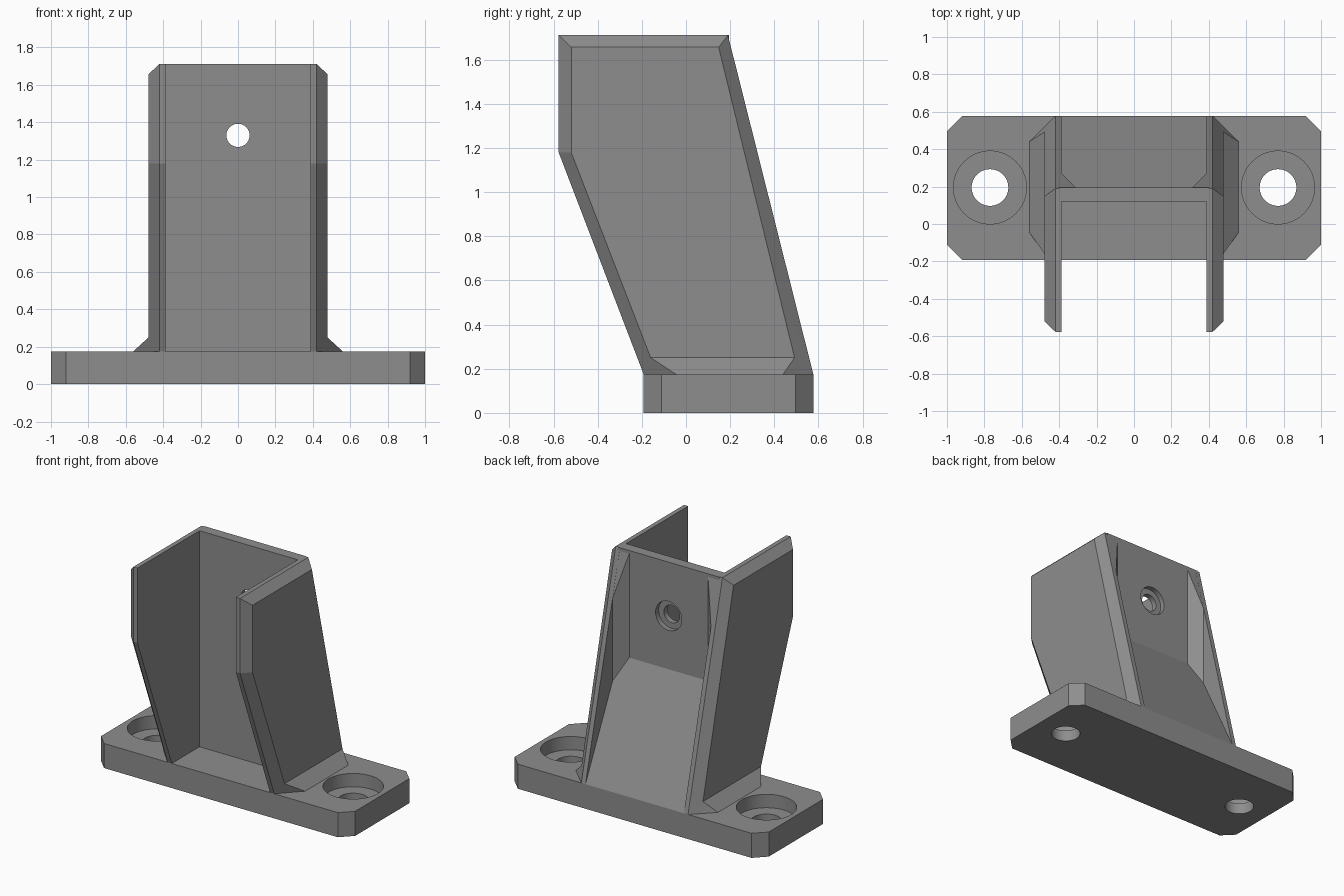
import bpy, bmesh, math
from mathutils import Vector

if "Cube" in bpy.data.objects:
    bpy.data.objects.remove(bpy.data.objects["Cube"])

grey = bpy.data.materials.new("plain grey")
grey.diffuse_color = (0.27, 0.27, 0.27, 1)
grey.use_nodes = True
grey.node_tree.nodes["Principled BSDF"].inputs["Base Color"].default_value = grey.diffuse_color


def hull(name, points):
    """Convex solid around a few corner points."""
    bm = bmesh.new()
    for p in points:
        bm.verts.new(p)
    bmesh.ops.convex_hull(bm, input=bm.verts[:])
    bmesh.ops.dissolve_limit(bm, angle_limit=0.01, verts=bm.verts[:], edges=bm.edges[:])
    bmesh.ops.recalc_face_normals(bm, faces=bm.faces[:])
    mesh = bpy.data.meshes.new(name)
    bm.to_mesh(mesh)
    bm.free()
    mesh.materials.append(grey)
    obj = bpy.data.objects.new(name, mesh)
    bpy.context.collection.objects.link(obj)
    return obj


def drill(name, start, end, radius, sides=64):
    """Round cutter between two points."""
    a, b = Vector(start), Vector(end)
    turn = (b - a).to_track_quat('Z', 'Y')
    ring = [turn @ Vector((radius * math.cos(t), radius * math.sin(t), 0))
            for t in (2 * math.pi * i / sides for i in range(sides))]
    return hull(name, [a + r for r in ring] + [b + r for r in ring])


def combine(target, other, operation):
    """Apply a boolean and remove the helper."""
    mod = target.modifiers.new(operation.lower(), 'BOOLEAN')
    mod.operation, mod.solver, mod.object = operation, 'EXACT', other
    bpy.context.view_layer.objects.active = target
    bpy.ops.object.modifier_apply(modifier=mod.name)
    bpy.data.objects.remove(other)


BASE, TOP, BACK, FRONT = 0.175, 1.712, 0.577, -0.192

# Base plate with clipped corners
c = 0.08
outline = []
for s in (-1, 1):
    outline += [(s, FRONT + c), (s, BACK - c), (s * (1 - c), FRONT), (s * (1 - c), BACK)]
bracket = hull("mounting_bracket", [(x, y, z) for x, y in outline for z in (0, BASE)])

# Upright back wall and its sloped rear support
wall = hull("back_wall", [(x, y, z) for x in (-0.4, 0.4) for y in (0.12, 0.195)
                          for z in (0.1, TOP)])
wedge = hull("rear_support", [(x, y, z) for x in (-0.4, 0.4) for y, z in
                              ((0.15, 0.1), (0.15, 0.95), (0.195, 0.95),
                               (BACK, BASE), (BACK, 0.1))])
parts = [wall, wedge]

# Side plates: outer rim bevelled, foot flared, inside corner braced
rim = [(FRONT, BASE), (-0.577, 1.18), (-0.577, TOP), (0.19, TOP), (BACK, BASE)]
face = [(-0.16, 0.25), (-0.52, 1.18), (-0.52, 1.657), (0.148, 1.657), (0.492, 0.25)]
for s, side in ((-1, "left"), (1, "right")):
    parts.append(hull(side + "_plate",
                      [(s * x, y, z) for x in (0.387, 0.42) for y, z in rim]
                      + [(s * 0.478, y, z) for y, z in face]))
    parts.append(hull(side + "_foot_flare",
                      [(s * x, y, z) for x, y, z in
                       ((0.478, -0.16, 0.25), (0.478, 0.492, 0.25),
                        (0.56, -0.045, BASE), (0.56, 0.44, BASE),
                        (0.42, FRONT, BASE), (0.42, BACK, BASE),
                        (0.41, -0.15, 0.25), (0.41, 0.48, 0.25))]))
    parts.append(hull(side + "_corner_brace",
                      [(s * x, y, z) for x, y, z in
                       ((0.31, 0.195, 0.6), (0.4, 0.195, 0.6), (0.39, 0.275, 0.6),
                        (0.4, 0.275, 0.6), (0.31, 0.195, 1.69), (0.4, 0.195, 1.69),
                        (0.39, 0.275, 1.371), (0.4, 0.275, 1.371))]))
for part in parts:
    combine(bracket, part, 'UNION')

# Stepped screw holes in the base, and one in the wall
for x in (-0.77, 0.77):
    combine(bracket, drill("bolt_hole", (x, 0.195, -0.1), (x, 0.195, 0.3), 0.098), 'DIFFERENCE')
    combine(bracket, drill("bolt_recess", (x, 0.195, 0.08), (x, 0.195, 0.3), 0.195), 'DIFFERENCE')
combine(bracket, drill("wall_hole", (0, 0, 1.33), (0, 0.4, 1.33), 0.062), 'DIFFERENCE')
combine(bracket, drill("wall_recess", (0, 0.16, 1.33), (0, 0.4, 1.33), 0.103), 'DIFFERENCE')

# Soft shading inside the holes, crisp edges elsewhere
bpy.ops.object.select_all(action='DESELECT')
bracket.select_set(True)
bpy.context.view_layer.objects.active = bracket
bpy.ops.object.shade_smooth_by_angle(angle=math.radians(12))
